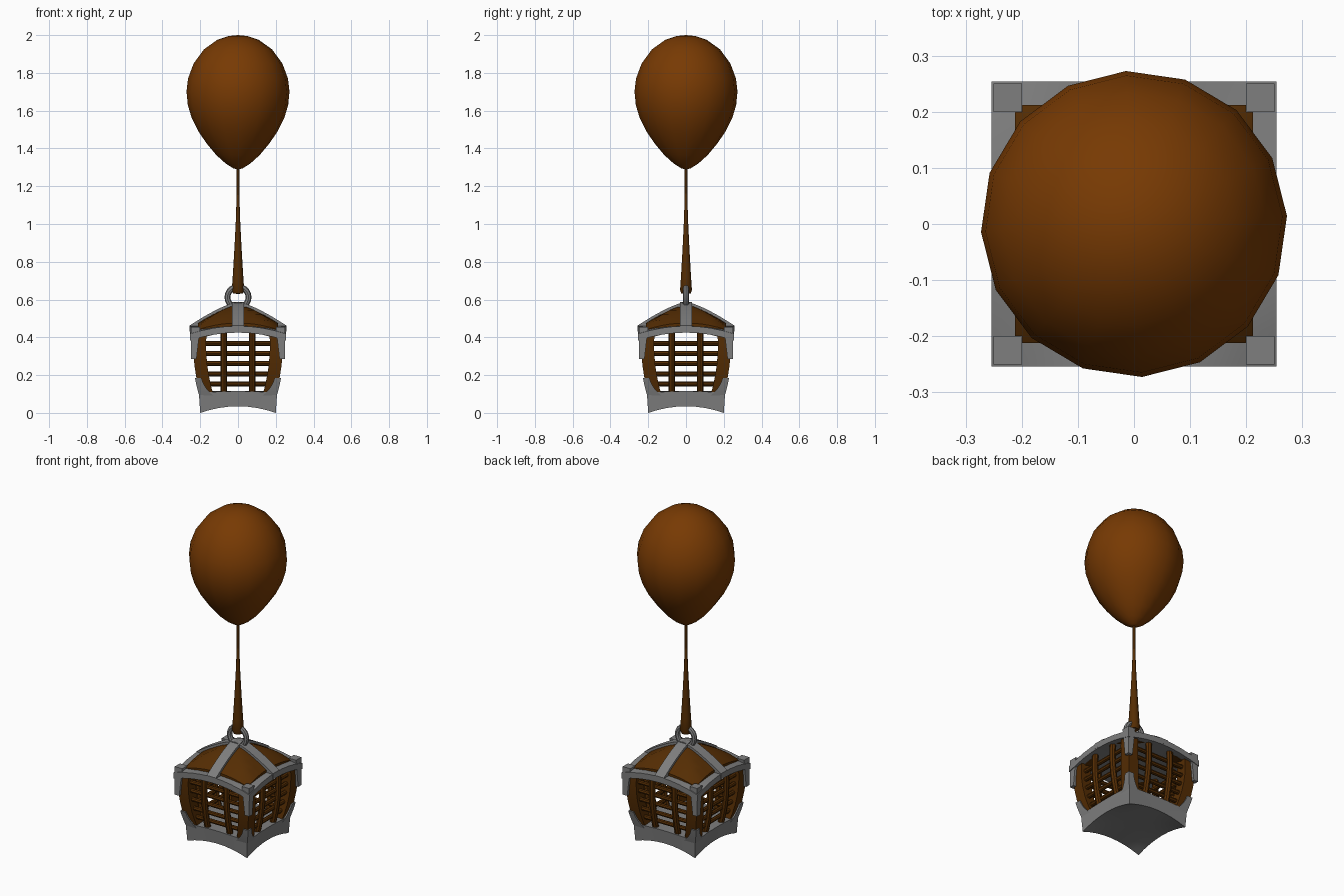
import bpy, bmesh, math
from mathutils import Vector

if "Cube" in bpy.data.objects:
    bpy.data.objects.remove(bpy.data.objects["Cube"])


def mat(name, c):
    m = bpy.data.materials.new(name)
    m.diffuse_color = (*c, 1)
    m.use_nodes = True
    m.node_tree.nodes["Principled BSDF"].inputs["Base Color"].default_value = m.diffuse_color
    return m


BROWN = mat("brown", (0.185, 0.042, 0.001))
DARK = mat("dark_brown", (0.09, 0.026, 0.001))
GREY = mat("grey", (0.21, 0.21, 0.21))


def finish(bm, name, m):
    bmesh.ops.recalc_face_normals(bm, faces=bm.faces)
    me = bpy.data.meshes.new(name)
    bm.to_mesh(me)
    bm.free()
    me.materials.append(m)
    o = bpy.data.objects.new(name, me)
    bpy.context.collection.objects.link(o)
    return o


def block(name, m, f, cuts=7):
    """Subdivided cube whose (u, v, w) in -1..1 is mapped by f."""
    bm = bmesh.new()
    bmesh.ops.create_cube(bm, size=2)
    bmesh.ops.subdivide_edges(bm, edges=bm.edges[:], cuts=cuts, use_grid_fill=True)
    for v in bm.verts:
        v.co = Vector(f(*v.co))
    return finish(bm, name, m)


def lathe(name, m, prof, n, turn=0.0):
    bm = bmesh.new()
    rings = []
    for r, z in prof:
        if r == 0:
            rings.append([bm.verts.new((0, 0, z))] * n)
        else:
            a = [turn + 2 * math.pi * i / n for i in range(n)]
            rings.append([bm.verts.new((r * math.cos(t), r * math.sin(t), z)) for t in a])
    for p, q in zip(rings, rings[1:]):
        for i in range(n):
            j = (i + 1) % n
            bm.faces.new(list(dict.fromkeys((p[i], p[j], q[j], q[i]))))
    return finish(bm, name, m)


def tube(name, m, pts, r):
    cu = bpy.data.curves.new(name, 'CURVE')
    cu.dimensions = '3D'
    cu.bevel_depth = r
    cu.bevel_resolution = 2
    cu.use_fill_caps = True
    s = cu.splines.new('POLY')
    s.points.add(len(pts) - 1)
    for p, c in zip(s.points, pts):
        p.co = (*c, 1)
    o = bpy.data.objects.new(name, cu)
    bpy.context.collection.objects.link(o)
    bpy.ops.object.select_all(action='DESELECT')
    o.select_set(True)
    bpy.context.view_layer.objects.active = o
    bpy.ops.object.convert(target='MESH')
    o = bpy.context.view_layer.objects.active
    o.data.materials.clear()
    o.data.materials.append(m)


def lerp(a, b, w):
    return a + (b - a) * (w + 1) / 2


def wall(z):
    """Outer half width of the bulging cage."""
    return 0.2 + 0.037 * (1 - ((0.36 - z) / 0.26) ** 2)


def strap_z(t):
    return 0.585 - 0.125 * (t / 0.255) ** 1.35


# balloon and its rope
lathe("balloon", BROWN, [(0, 2), (.05, 1.995), (.11, 1.975), (.18, 1.925), (.235, 1.85),
      (.265, 1.77), (.273, 1.7), (.266, 1.63), (.245, 1.56), (.21, 1.49), (.165, 1.425),
      (.115, 1.365), (.065, 1.32), (.025, 1.295), (0, 1.287)], 16, math.radians(3))
lathe("rope", DARK, [(0, .63), (.026, .632), (.033, .65), (.028, .72), (.019, .87),
      (.011, 1.03), (.007, 1.17), (.007, 1.3), (0, 1.3)], 10)

# hanging ring
bpy.ops.mesh.primitive_torus_add(major_segments=20, minor_segments=8, major_radius=.056,
                                 minor_radius=.0155, location=(0, 0, .612),
                                 rotation=(math.pi / 2, 0, 0))
bpy.context.object.name = "ring"
bpy.context.object.data.materials.append(GREY)

# arched base and lid frame
block("base", GREY, lambda u, v, w: (u * lerp(.2, .207, w), v * lerp(.2, .207, w),
      lerp(.035 - .035 * (u * v) ** 2, .115 - .01 * (u * v) ** 2, w)))
block("lid_frame", GREY, lambda u, v, w: (u * .254, v * .254,
      lerp(.425, .46, w) - .042 * (u * v) ** 2))


# domed roof panels
def roof(u, v, w):
    m = max(abs(u), abs(v)) * .212
    top = strap_z(m) - .012 - .035 * (u * v) ** 2
    return u * .212, v * .212, lerp(.43 - .042 * (u * v) ** 2, top, w)


block("roof", DARK, roof, 9)

# straps over the roof, from the hub to the middle of each edge
for k in range(4):
    c, s = ((1, 0), (0, 1), (-1, 0), (0, -1))[k]

    def strap(u, v, w):
        t, side = lerp(0, .256, u), v * .031
        return c * t - s * side, s * t + c * side, strap_z(t) + lerp(-.03, .003, w)
    block("strap", GREY, strap)

    # lattice bars on this side
    for x in (-.075, .075):
        zs = [.09 + .05 * i for i in range(8)]
        tube("upright_bar", DARK, [(c * (wall(z) - .02) - s * x, s * (wall(z) - .02) + c * x, z)
                                   for z in zs], .018)
    for z in (.153, .206, .262, .315, .367):
        d, h = wall(z) - .03, wall(z) - .04
        tube("cross_bar", DARK, [(c * d - s * x, s * d + c * x, z) for x in (-h, h)], .0125)

# corner posts with upper and lower metal brackets
for sx in (-1, 1):
    for sy in (-1, 1):
        def corner(z0, z1, outer, size):
            def f(u, v, w):
                z = lerp(z0, z1, w)
                o, d = outer(z), size(w)
                return sx * (o - d * (u + 1) / 2), sy * (o - d * (v + 1) / 2), z
            return f
        block("corner_post", DARK, corner(.08, .43, wall, lambda w: .068), 5)
        block("lower_bracket", GREY,
              corner(.085, .185, lambda z: wall(z) + .008, lambda w: .035 + .045 * ((1 - w) / 2) ** 2), 4)
        block("upper_bracket", GREY,
              corner(.285, .455, lambda z: .25, lambda w: lerp(.03, .05, w)), 4)

# smooth shading with sharp edges kept
bpy.ops.object.select_all(action='SELECT')
bpy.context.view_layer.objects.active = bpy.data.objects["balloon"]
bpy.ops.object.shade_smooth_by_angle(angle=math.radians(40))
